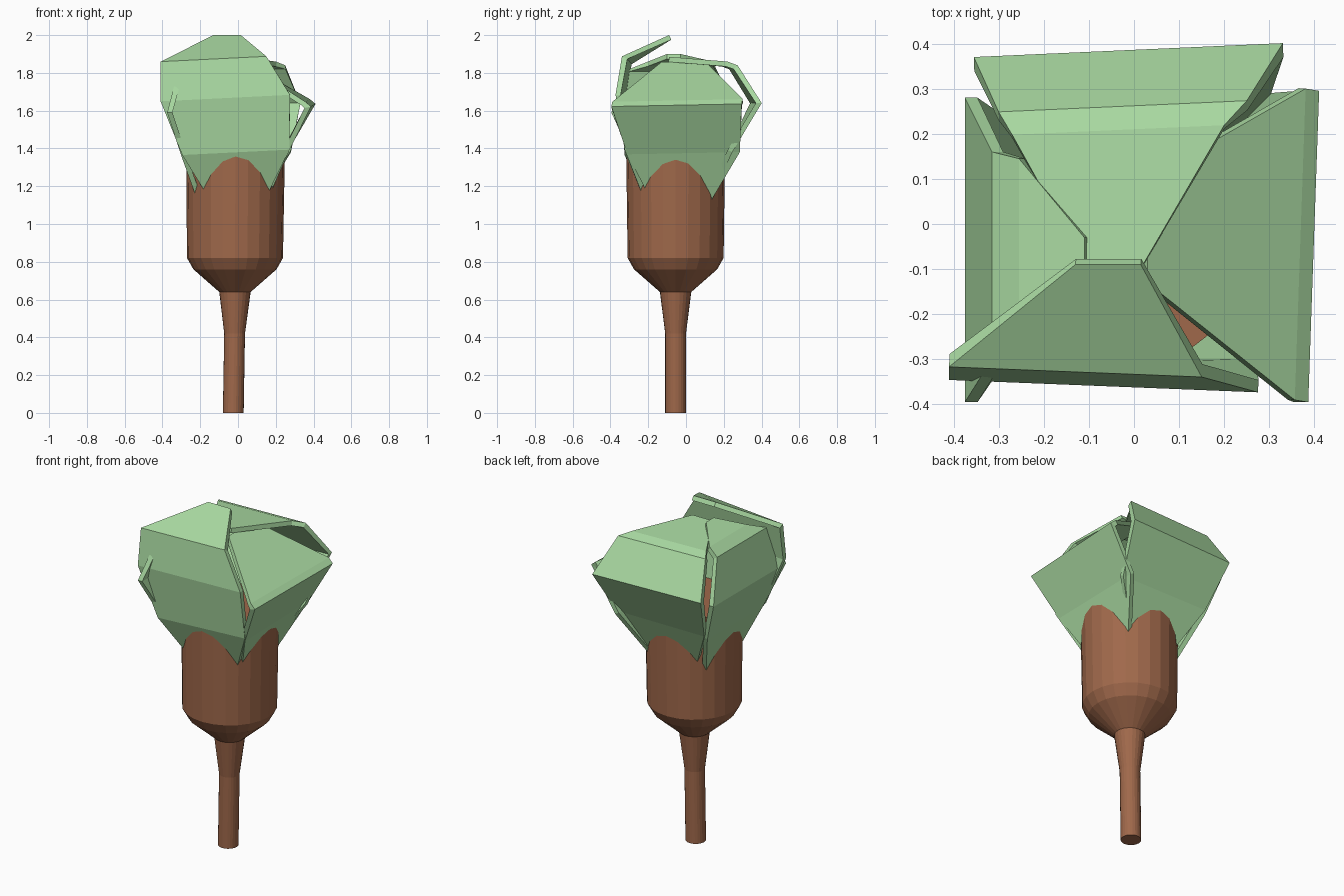
import bpy, bmesh, math

if "Cube" in bpy.data.objects:
    bpy.data.objects.remove(bpy.data.objects["Cube"])


def material(name, rgb):
    m = bpy.data.materials.new(name)
    m.diffuse_color = (*rgb, 1)
    m.use_nodes = True
    m.node_tree.nodes["Principled BSDF"].inputs["Base Color"].default_value = m.diffuse_color
    return m


green = material("leaf_green", (0.40, 0.70, 0.36))
brown = material("bark_brown", (0.35, 0.14, 0.07))


def add_object(name, bm, mat):
    me = bpy.data.meshes.new(name)
    bm.to_mesh(me)
    bm.free()
    me.materials.append(mat)
    ob = bpy.data.objects.new(name, me)
    bpy.context.collection.objects.link(ob)
    return ob


# Lathe from (radius, z, centre x) rings, capped at both ends
def lathe(name, profile, cy, sides, mat):
    bm = bmesh.new()
    rings = []
    for r, z, cx in profile:
        rings.append([bm.verts.new((cx + r * math.cos(2 * math.pi * i / sides),
                                    cy + r * math.sin(2 * math.pi * i / sides), z))
                      for i in range(sides)])
    for a, b in zip(rings, rings[1:]):
        for i in range(sides):
            j = (i + 1) % sides
            bm.faces.new((a[i], a[j], b[j], b[i]))
    bm.faces.new(rings[0][::-1])
    bm.faces.new(rings[-1])
    return add_object(name, bm, mat)


# Stem and cup
lathe("stem_and_cup", [(0.055, 0, -0.025), (0.055, 0.42, -0.018), (0.083, 0.64, -0.016),
                       (0.22, 0.76, -0.016), (0.254, 0.82, -0.016), (0.262, 1.42, -0.013)],
      -0.055, 24, brown)


# Folded petal: rows of (outward position, z, low side, high side), tip to base.
# The folds in the belly are skewed: outward by "yaw" and up by "roll" per unit of width
def petal(name, axis, sign, yaw, roll, rows):
    bm = bmesh.new()
    prev = None
    for d, z, lo, hi in rows:
        ends = []
        for s in (lo, hi):
            o = d + (yaw * s if 1.5 < z < 1.89 and abs(d) > 0.2 else 0)
            h = z + (roll * s if 1.1 < z < 1.89 else 0)
            ends.append(bm.verts.new((sign * o, s, h) if axis == "x" else (s, sign * o, h)))
        # left to right as seen from outside
        pair = ends if (axis == "x") == (sign > 0) else ends[::-1]
        if prev:
            bm.faces.new((prev[0], pair[0], pair[1], prev[1]))
        prev = pair
    ob = add_object(name, bm, green)
    mod = ob.modifiers.new("thickness", "SOLIDIFY")
    mod.thickness = 0.027
    mod.offset = -1
    mod.use_even_offset = True


petal("front_petal", "y", -1, 0.04, 0.05, [
    (0.09, 2.0, -0.13, 0.015), (0.333, 1.88, -0.41, 0.15), (0.362, 1.67, -0.41, 0.275),
    (0.325, 1.38, -0.295, 0.272), (0.17, 1.0, -0.07, 0.08)])

petal("right_petal", "x", 1, 0.035, 0.02, [
    (0.03, 1.86, -0.13, 0.10), (0.37, 1.655, -0.39, 0.30), (0.40, 1.63, -0.395, 0.295),
    (0.262, 1.375, -0.31, 0.285), (0.10, 1.0, -0.12, 0.06)])

petal("back_petal", "y", 1, 0.045, 0.0, [
    (0.09 * -1, 1.885, -0.11, 0.02), (0.21, 1.86, -0.27, 0.20), (0.262, 1.84, -0.30, 0.25),
    (0.386, 1.64, -0.355, 0.33), (0.245, 1.38, -0.29, 0.28), (0.07, 1.0, -0.09, 0.05)])

petal("left_petal", "x", -1, 0.0, 0.0, [
    (0.11, 1.90, -0.10, -0.03), (0.255, 1.86, -0.20, 0.145), (0.315, 1.82, -0.30, 0.16),
    (0.375, 1.59, -0.395, 0.28), (0.30, 1.36, -0.29, 0.23), (0.17, 1.0, -0.12, 0.06)])
